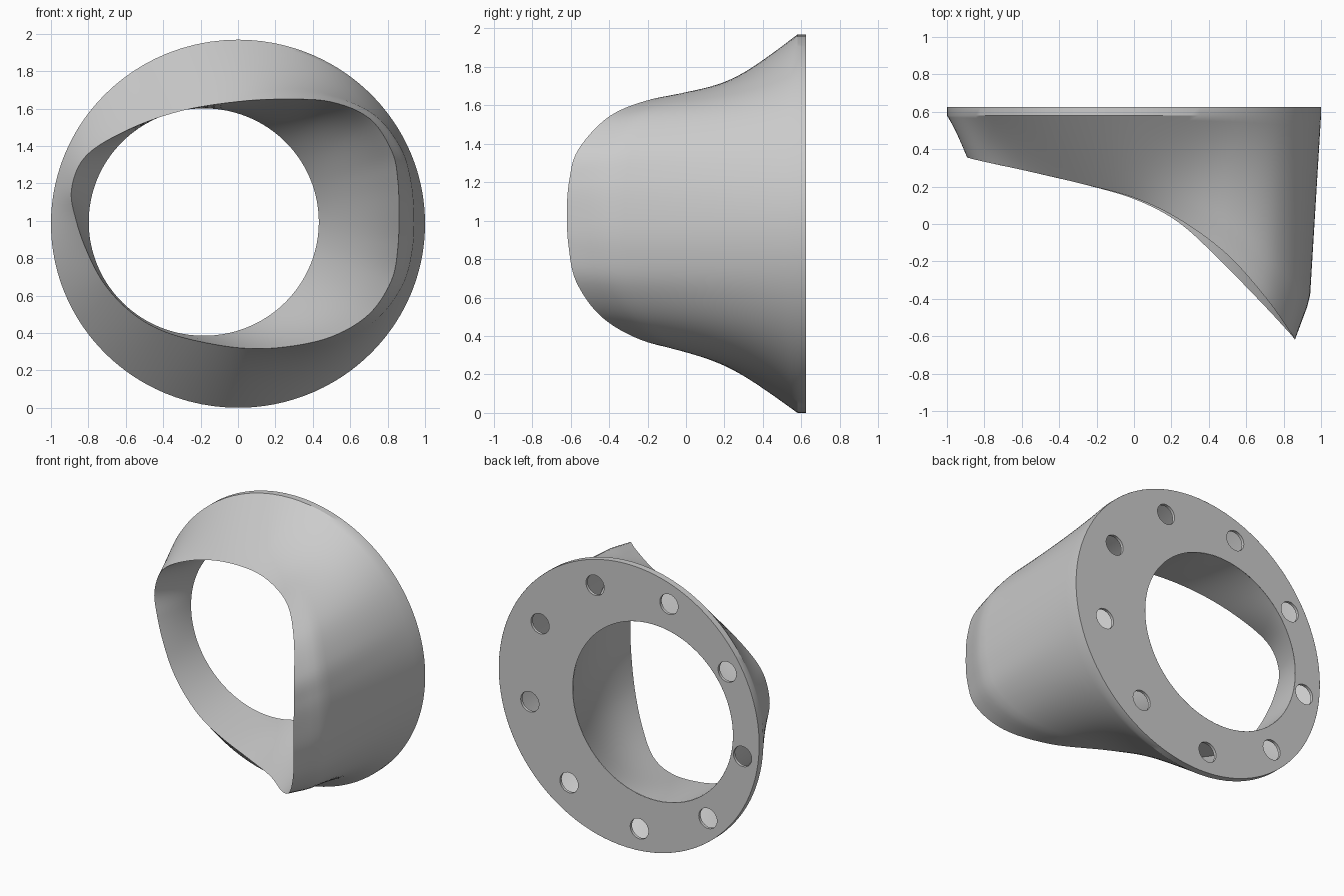
import bpy
import bmesh
from math import sin, cos, pi, atan2, radians
from mathutils import Vector, Matrix

old = bpy.data.objects.get("Cube")
if old:
    bpy.data.objects.remove(old, do_unlink=True)

BACK, FLANGE_FRONT = 0.625, 0.58
CENTRE = Vector((0, 0, 0.984))
BORE = Vector((-0.183, 0, 0.993))

grey = bpy.data.materials.new("plain_grey")
grey.use_nodes = True
grey.diffuse_color = (0.6, 0.6, 0.6, 1)
grey.node_tree.nodes["Principled BSDF"].inputs["Base Color"].default_value = grey.diffuse_color

# Swept front lip, anticlockwise seen from the front
LIP = [Vector(p) for p in (
    (.86, -.62, 1.04), (.855, -.607, 1.21), (.823, -.56, 1.37), (.705, -.395, 1.545),
    (.5, -.165, 1.635), (.25, .02, 1.65), (0, .14, 1.637), (-.3, .22, 1.588),
    (-.58, .285, 1.49), (-.81, .335, 1.35), (-.89, .355, 1.17), (-.865, .35, 1),
    (-.805, .335, .83), (-.72, .315, .67), (-.6, .29, .535), (-.45, .255, .433),
    (-.26, .21, .367), (.01, .13, .32), (.25, 0, .325), (.5, -.235, .38),
    (.7, -.44, .5), (.82, -.57, .68), (.855, -.61, .86))]


def smooth_loop(points, steps):
    """Closed Catmull-Rom curve through the points."""
    loop, n = [], len(points)
    for i in range(n):
        a, b, c, d = (points[(i + k) % n] for k in (-1, 0, 1, 2))
        for s in range(steps):
            t = s / steps
            loop.append(b + (c - a) * (t / 2)
                        + (a * 2 - b * 5 + c * 4 - d) * (t * t / 2)
                        + (b * 3 - a - c * 3 + d) * (t ** 3 / 2))
    return loop


def ellipse_point(centre, rx, rz, angle, y):
    return Vector((centre.x + rx * cos(angle), y, centre.z + rz * sin(angle)))


def flange_point(angle, y, inset=0):
    return ellipse_point(CENTRE, 1 - inset, 0.984 - inset, angle, y)


def bore_point(angle, y, grow=0):
    return ellipse_point(BORE, 0.615 + grow, 0.608 + grow, angle, y)


def loft(name, rings, closed=False):
    """Bridge equal-length rings with quads."""
    bm = bmesh.new()
    rows = [[bm.verts.new(p) for p in ring] for ring in rings]
    pairs = list(zip(rows, rows[1:]))
    if closed:
        pairs.append((rows[-1], rows[0]))
    for r, s in pairs:
        for j in range(len(r)):
            k = (j + 1) % len(r)
            bm.faces.new((r[j], r[k], s[k], s[j]))
    mesh = bpy.data.meshes.new(name)
    bm.to_mesh(mesh)
    bm.free()
    mesh.materials.append(grey)
    ob = bpy.data.objects.new(name, mesh)
    bpy.context.collection.objects.link(ob)
    return ob


def outer_point(lip, t):
    """Flare to the lip: shoulder on the long side, slight hollow above and below it."""
    a = atan2(lip.z - CENTRE.z, lip.x - CENTRE.x)
    side = max(0, cos(a))
    shoulder = t / 0.82 if t < 0.82 else (1 - t) / 0.18
    bulge = 0.055 * side ** 4 * shoulder - 0.05 * side * abs(sin(a)) ** 3 * sin(pi * t)
    return flange_point(a, FLANGE_FRONT).lerp(lip, t) + Vector((cos(a), 0, sin(a))) * bulge


def inner_point(lip, t):
    a = atan2(lip.z - BORE.z, lip.x - BORE.x)
    bulge = 0.06 * max(0, cos(a)) ** 2 * sin(pi * t)
    return bore_point(a, BACK).lerp(lip, t) + Vector((cos(a), 0, sin(a))) * bulge


# Hollow body: flange edge, flared outside, lip, then inside wall back to the bore
lip_loop = smooth_loop(LIP, 6)
STEPS = 20
rings = [[flange_point(atan2(p.z - CENTRE.z, p.x - CENTRE.x), BACK) for p in lip_loop]]
rings += [[outer_point(p, i / STEPS) for p in lip_loop] for i in range(STEPS)]
rings.append(lip_loop)
rings += [[inner_point(p, 1 - i / STEPS) for p in lip_loop] for i in range(1, STEPS + 1)]
body = loft("flared_body", rings)

# Back plate ring, its bore widening forward to stay behind the inside wall
angles = [2 * pi * i / 128 for i in range(128)]
PLATE_FRONT = BACK - 0.02
plate = loft("back_plate", [
    [flange_point(a, BACK, 0.0005) for a in angles],
    [flange_point(a, PLATE_FRONT, 0.0005) for a in angles],
    [bore_point(a, PLATE_FRONT, 0.02) for a in angles],
    [bore_point(a, BACK, 0.0005) for a in angles]], closed=True)

# Nine round holes through the plate
bm = bmesh.new()
for i in range(9):
    a = radians(68 + 40 * i)
    spot = Matrix.Translation((-0.05 + 0.83 * cos(a), BACK, CENTRE.z + 0.83 * sin(a)))
    bmesh.ops.create_cone(bm, cap_ends=True, segments=32, radius1=0.07, radius2=0.07,
                          depth=0.2, matrix=spot @ Matrix.Rotation(pi / 2, 4, 'X'))
cutter_mesh = bpy.data.meshes.new("hole_cutter")
bm.to_mesh(cutter_mesh)
bm.free()
cutter = bpy.data.objects.new("hole_cutter", cutter_mesh)
cutter.hide_render = True
bpy.context.collection.objects.link(cutter)
cut = plate.modifiers.new("holes", 'BOOLEAN')
cut.operation = 'DIFFERENCE'
cut.solver = 'EXACT'
cut.object = cutter
bpy.context.view_layer.update()
evaluated = plate.evaluated_get(bpy.context.evaluated_depsgraph_get())
plate_mesh = bpy.data.meshes.new_from_object(evaluated)
plate.modifiers.clear()
plate.data = plate_mesh
bpy.data.objects.remove(cutter, do_unlink=True)

# Smooth shading with sharp edges kept
bpy.ops.object.select_all(action='DESELECT')
for ob in (body, plate):
    ob.select_set(True)
    bpy.context.view_layer.objects.active = ob
bpy.ops.object.shade_smooth_by_angle(angle=radians(30))
